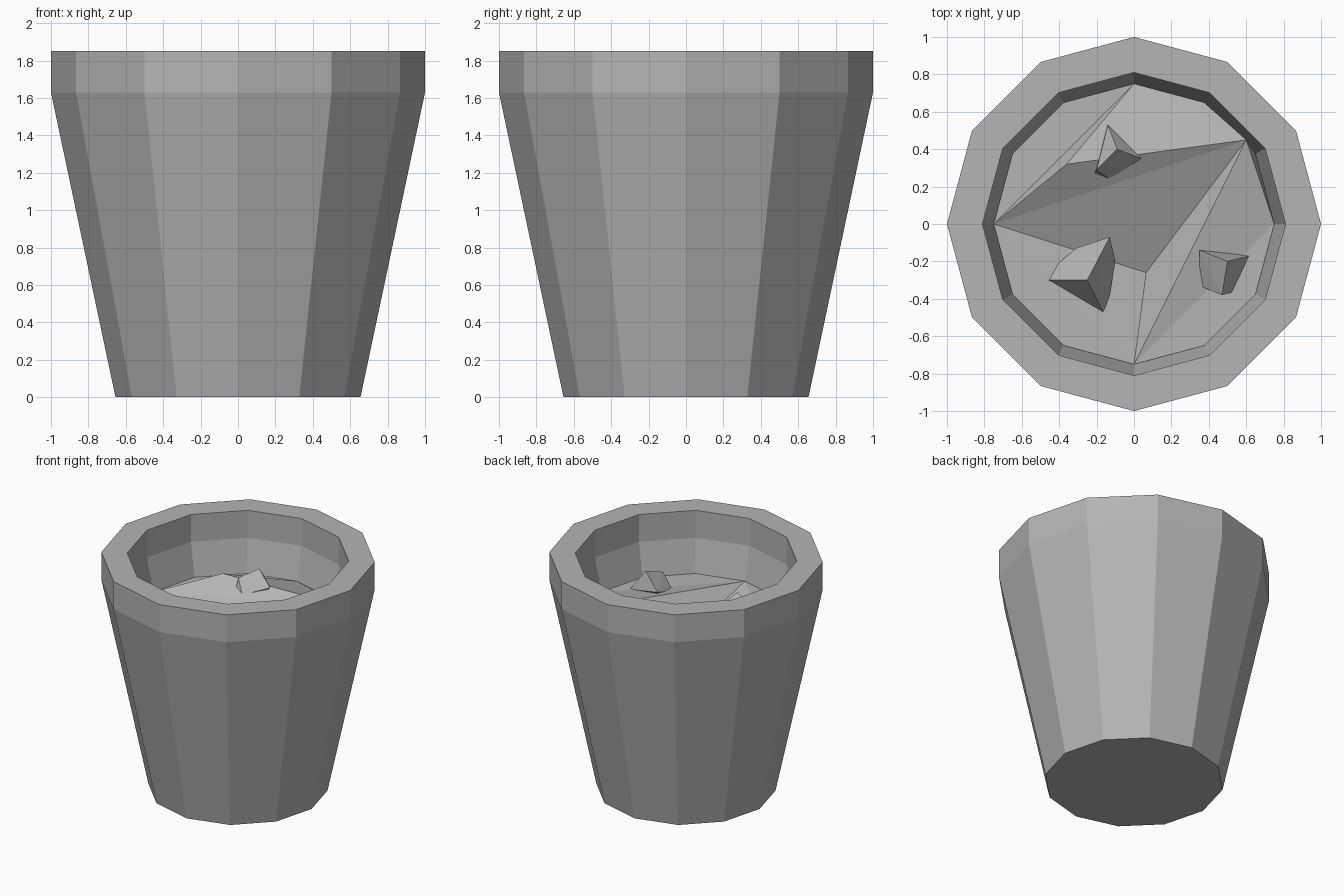
import bpy, bmesh
from math import cos, sin, pi

if "Cube" in bpy.data.objects:
    bpy.data.objects.remove(bpy.data.objects["Cube"])

SIDES = 12
grey = bpy.data.materials.new("dark_grey")
grey.diffuse_color = (0.46, 0.46, 0.46, 1)
grey.use_nodes = True
grey.node_tree.nodes["Principled BSDF"].inputs["Base Color"].default_value = grey.diffuse_color


def finish(name, bm):
    bmesh.ops.recalc_face_normals(bm, faces=bm.faces[:])
    mesh = bpy.data.meshes.new(name)
    bm.to_mesh(mesh)
    bm.free()
    mesh.materials.append(grey)
    obj = bpy.data.objects.new(name, mesh)
    bpy.context.collection.objects.link(obj)
    return obj


def ring(bm, r, z):
    return [bm.verts.new((r * cos(2 * pi * k / SIDES), r * sin(2 * pi * k / SIDES), z))
            for k in range(SIDES)]


# Pot: twelve-sided profile from the base up, over the rim and down inside
bm = bmesh.new()
profile = [(0.655, 0), (1, 1.63), (1, 1.85), (0.81, 1.85), (0.81, 1.63), (0.748, 1.35)]
rings = [ring(bm, r, z) for r, z in profile]
for a, b in zip(rings, rings[1:]):
    for k in range(SIDES):
        n = (k + 1) % SIDES
        bm.faces.new((a[k], a[n], b[n], b[k]))
bm.faces.new(rings[0][::-1])
finish("pot", bm)

# Soil: flat border with a raised ridge at the back and a dip in the middle
bm = bmesh.new()
r = ring(bm, 0.75, 1.37)
peak = bm.verts.new((0.60, 0.45, 1.45))
ridge = bm.verts.new((-0.36, 0.32, 1.50))
dip = bm.verts.new((0.065, -0.26, 1.19))
for f in [(r[3], r[4], r[5], r[6]), (r[6], r[7], r[8], r[9]), (r[9], r[10], r[11], r[0]),
          (r[0], r[1], peak), (r[1], r[2], peak), (r[2], r[3], peak),
          (r[3], ridge, peak), (r[3], r[6], ridge), (r[6], peak, ridge),
          (r[6], dip, peak), (r[6], r[9], dip), (r[9], peak, dip), (r[9], r[0], peak)]:
    bm.faces.new(f)
soil = finish("soil", bm)
if soil.data.polygons[0].normal.z < 0:
    soil.data.flip_normals()


# Angular stones: convex lumps whose lower corners are sunk in the soil
def stone(name, points, root):
    bm = bmesh.new()
    for p in points + [root]:
        bm.verts.new(p)
    hull = bmesh.ops.convex_hull(bm, input=bm.verts[:])
    loose = {v for v in hull["geom_interior"] if isinstance(v, bmesh.types.BMVert)}
    bmesh.ops.delete(bm, geom=list(loose), context='VERTS')
    finish(name, bm)


stone("back_stone", [(-0.09, 0.40, 1.58), (-0.14, 0.53, 1.46), (0.04, 0.35, 1.48),
                     (-0.20, 0.29, 1.52), (-0.13, 0.24, 1.42), (-0.21, 0.27, 1.44)],
      (-0.12, 0.31, 1.30))
stone("front_stone", [(-0.25, -0.30, 1.52), (-0.51, -0.30, 1.33), (-0.31, -0.13, 1.32),
                      (-0.13, -0.07, 1.38), (-0.10, -0.20, 1.28), (-0.15, -0.50, 1.30)],
      (-0.23, -0.26, 1.15))
stone("right_stone", [(0.50, -0.20, 1.53), (0.35, -0.14, 1.42), (0.47, -0.38, 1.46),
                      (0.35, -0.33, 1.36), (0.62, -0.17, 1.36), (0.54, -0.36, 1.34)],
      (0.48, -0.26, 1.25))
